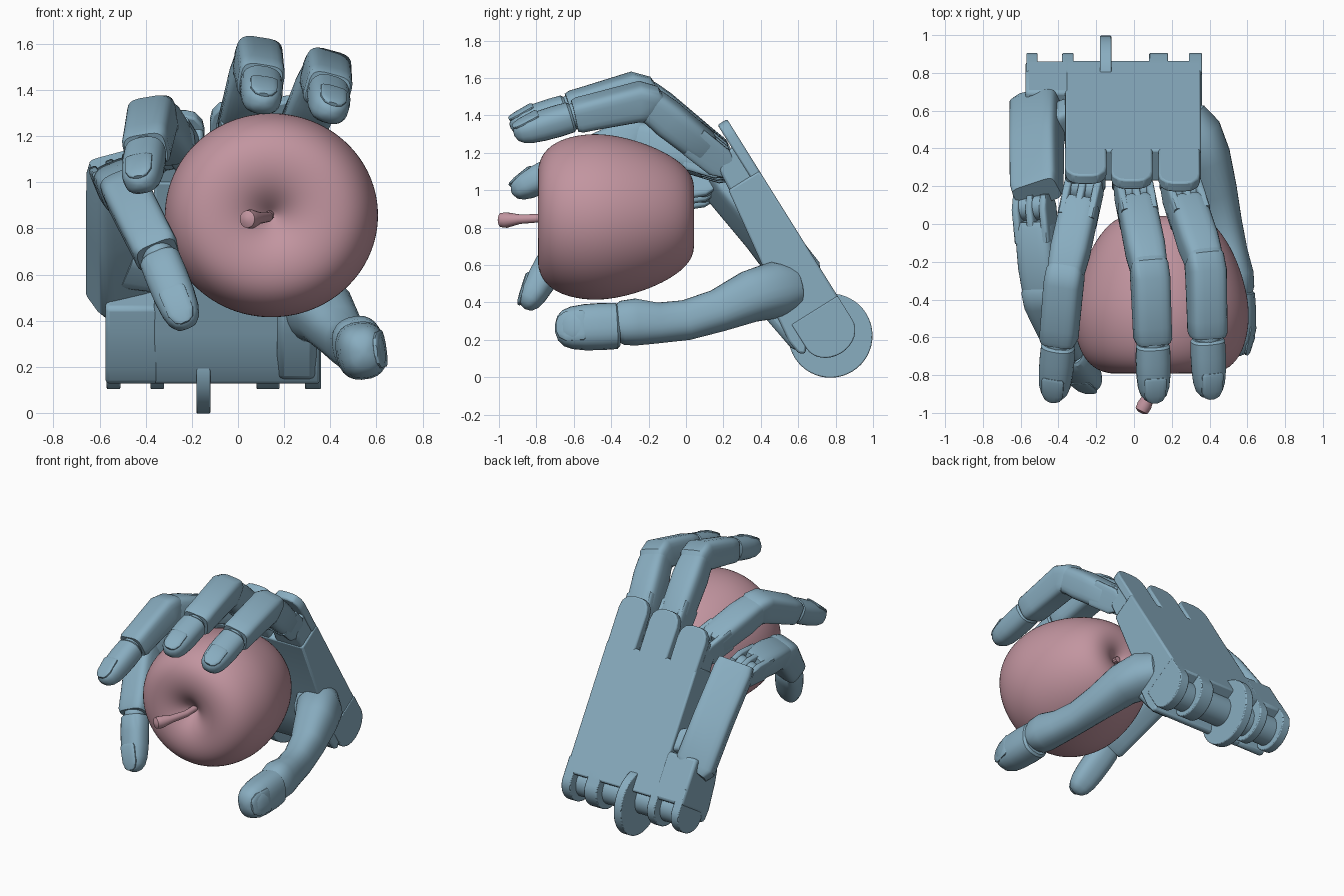
import bpy, bmesh, math
from mathutils import Vector as V

if "Cube" in bpy.data.objects:
    bpy.data.objects.remove(bpy.data.objects["Cube"])

def material(name, col):
    m = bpy.data.materials.new(name)
    m.diffuse_color = (*col, 1)
    m.use_nodes = True
    m.node_tree.nodes["Principled BSDF"].inputs["Base Color"].default_value = m.diffuse_color
    return m

BLUE = material("hand_blue", (0.25, 0.42, 0.53))
PINK = material("apple_pink", (0.54, 0.30, 0.35))

def finish(name, bm, mat=BLUE, bevel=0, angle=35, subsurf=0):
    bmesh.ops.recalc_face_normals(bm, faces=bm.faces)
    me = bpy.data.meshes.new(name)
    bm.to_mesh(me)
    bm.free()
    me.materials.append(mat)
    ob = bpy.data.objects.new(name, me)
    bpy.context.collection.objects.link(ob)
    if bevel:
        b = ob.modifiers.new("bevel", 'BEVEL')
        b.width, b.segments, b.limit_method = bevel, 2, 'ANGLE'
    if subsurf:
        ob.modifiers.new("smooth", 'SUBSURF').levels = subsurf
        ob.modifiers["smooth"].render_levels = subsurf
    bpy.ops.object.select_all(action='DESELECT')
    ob.select_set(True)
    bpy.context.view_layer.objects.active = ob
    bpy.ops.object.shade_smooth_by_angle(angle=math.radians(angle))
    return ob

def loft(name, stations, up, power=2.0, n=24, mat=BLUE):
    """Skin superellipse sections (point, half width, half height) along a path."""
    bm, rings = bmesh.new(), []
    pts = [V(s[0]) for s in stations]
    for i, (_, w, h) in enumerate(stations):
        a = (pts[i] - pts[i - 1]).normalized() if i else V()
        b = (pts[i + 1] - pts[i]).normalized() if i + 1 < len(pts) else V()
        t = (a + b).normalized()
        u = (V(up) - t * t.dot(V(up))).normalized()
        s = t.cross(u)
        miter = 1 / max(0.7, t.dot(b if i + 1 < len(pts) else a))
        ring = []
        for k in range(n):
            q = 2 * math.pi * (k + 0.5) / n
            c, d = math.cos(q), math.sin(q)
            ring.append(bm.verts.new(pts[i]
                + s * math.copysign(abs(c) ** (2 / power), c) * w
                + u * math.copysign(abs(d) ** (2 / power), d) * h * miter))
        rings.append(ring)
    for r0, r1 in zip(rings, rings[1:]):
        for k in range(n):
            bm.faces.new((r0[k], r0[(k + 1) % n], r1[(k + 1) % n], r1[k]))
    bm.faces.new(rings[0])
    bm.faces.new(rings[-1])
    return finish(name, bm, mat)

def prism(name, outline, push, bevel=0.012):
    bm = bmesh.new()
    f = bm.faces.new([bm.verts.new(p) for p in outline])
    g = bmesh.ops.extrude_face_region(bm, geom=[f])
    bmesh.ops.translate(bm, vec=push, verts=[v for v in g['geom'] if isinstance(v, bmesh.types.BMVert)])
    return finish(name, bm, bevel=bevel)

# Palm frame: v runs from wrist to knuckles, n points out of the back of the hand
AV, AN = V((0, -0.53, 0.848)), V((0, 0.848, 0.53))
def palm(x, v, n):
    return V((x, 0.75, 0.22)) + AV * v + AN * n

def slab(name, prof, x0, x1, bevel=0.015):
    return prism(name, [palm(x0, v, n) for v, n in prof], V((x1 - x0, 0, 0)), bevel)

def disc(name, x0, x1, r, v=0, n=0, bevel=0.006):
    pts = [(v + r * math.cos(a * math.pi / 24), n + r * math.sin(a * math.pi / 24)) for a in range(48)]
    return slab(name, pts, x0, x1, bevel)

# Palm body with its inner lip over the hinge, and the wide wrist corner
LIP = [(0.04, -0.09), (-0.02, -0.145), (0.0, -0.175), (0.08, -0.185)]
slab("palm_body", LIP + [(0.25, -0.165), (0.5, -0.09), (0.94, -0.03), (0.94, 0.165), (0.04, 0.165)],
     -0.365, 0.355, 0.012)
slab("palm_wrist_corner", LIP + [(0.25, -0.16), (0.36, -0.13), (0.36, 0.165), (0.04, 0.165)], -0.575, -0.34, 0.02)
slab("thumb_mount", [(0.02, -0.1), (0.02, -0.19), (0.28, -0.23), (0.42, -0.19), (0.5, -0.05)], 0.17, 0.34, 0.03)

# Wrist hinge
disc("wrist_core", -0.54, 0.33, 0.1, 0.02)
for i, (a, b) in enumerate([(-0.57, -0.51), (-0.38, -0.32), (0.08, 0.18), (0.29, 0.36)]):
    prof = [(0.12 * math.cos(q), 0.02 + 0.145 * math.sin(q)) for q in
            [math.pi * (0.5 + k / 16) for k in range(17)]]
    slab(f"wrist_ear_{i}", prof + [(0.15, -0.125), (0.15, 0.165)], a, b, 0.006)
disc("wrist_wheel", -0.18, -0.12, 0.225, -0.01, 0.02)

# Knuckle shields on the back of the palm, one per finger, with slots between
for nm, x, top in [("ring", -0.255, 1.19), ("middle", -0.012, 1.24), ("index", 0.24, 1.265)]:
    pts = [(-0.11, 0.9), (-0.11, top - 0.09), (-0.1, top - 0.045), (-0.07, top - 0.01), (-0.03, top),
           (0.03, top), (0.07, top - 0.01), (0.1, top - 0.045), (0.11, top - 0.09), (0.11, 0.9)]
    prism(nm + "_knuckle_shield", [palm(x + a, v, 0.105) for a, v in pts], AN * 0.06, 0.01)
    slab(nm + "_knuckle_block", [(0.9, -0.03), (1.06, -0.015), (1.09, 0.02), (1.13, 0.12), (0.9, 0.12)],
         x - 0.105, x + 0.105)

# Little finger metacarpal folded out from the palm edge
loft("little_metacarpal", [((-0.5, 0.65, 0.49), 0.11, 0.08), ((-0.51, 0.62, 0.52), 0.135, 0.10),
     ((-0.515, 0.42, 0.78), 0.13, 0.10), ((-0.515, 0.2, 1.03), 0.13, 0.09),
     ((-0.515, 0.16, 1.08), 0.12, 0.075)], (-0.4, 0.8, 0.5), 6)
loft("little_metacarpal_hinge", [((-0.3, 0.58, 0.61), 0.07, 0.09), ((-0.5, 0.5, 0.65), 0.09, 0.09)], AN, 5)

def ball(name, c, r):
    bm = bmesh.new()
    bmesh.ops.create_uvsphere(bm, u_segments=20, v_segments=12, radius=r)
    bmesh.ops.translate(bm, vec=V(c), verts=bm.verts)
    return finish(name, bm, angle=60)

def fingertip(name, a, b, up, k, kn):
    """Rounded last segment with a nail; k scales its girth."""
    at = lambda t: a.lerp(b, t)
    up = (up - (b - a).normalized() * up.dot((b - a).normalized())).normalized()
    prof = [(0.02, .08, .068), (0.06, .09, .079), (0.3, .092, .081), (0.55, .09, .078), (0.75, .083, .071),
            (0.88, .070, .058), (0.96, .048, .040), (1.0, .015, .012)]
    loft(name + "_tip", [(at(t), w * k, h * k) for t, w, h in prof], up, 2.5)
    nail = [(0.54, .05, .010), (0.58, .06, .014), (0.85, .058, .014), (0.95, .042, .012), (0.985, .02, .008)]
    loft(name + "_nail", [(at(t) + up * k * kn * (0.071 - 0.075 * max(0, t - 0.58)), w * k, h)
                          for t, w, h in nail], up, 2.6, 16)

def finger(name, *joints):
    K, P, D, T = map(V, joints)
    up = P - (K + T) / 2
    d0, d1 = (P - K).normalized(), (D - P).normalized()
    side = d0.cross(up).normalized()
    # Knuckle pin and lugs, then the bent shaft, then the tip
    loft(name + "_knuckle", [(K - side * 0.095, 0.07, 0.07), (K + side * 0.095, 0.07, 0.07)], up)
    for s in (-1, 0, 1):
        o = K + side * s * 0.078
        loft(f"{name}_lug_{s + 1}", [(o - d0 * 0.07, 0.02, 0.05), (o, 0.022, 0.085), (o + d0 * 0.18, 0.022, 0.088)],
             up, 5, 16)
    loft(name + "_proximal", [(K + d0 * 0.07, 0.085, 0.075), (K + d0 * 0.10, 0.102, 0.09),
         (P - d0 * 0.16, 0.104, 0.098), (P - d0 * 0.07, 0.098, 0.092), (P + d1 * 0.02, 0.09, 0.085)], up, 4)
    loft(name + "_middle", [(P - d0 * 0.06, 0.088, 0.085), (P - d0 * 0.035, 0.1, 0.097), (P + d1 * 0.03, 0.102, 0.099),
         (D - d1 * 0.1, 0.1, 0.088), (D - d1 * 0.03, 0.1, 0.086), (D - d1 * 0.005, 0.09, 0.077)], up, 4)
    ball(name + "_end_joint", D, 0.07)
    fingertip(name, D, T, up, 1.0, 1.0)

finger("index", (0.255, 0.17, 1.17), (0.38, -0.22, 1.48), (0.39, -0.60, 1.395), (0.40, -0.92, 1.30))
finger("middle", (0.0, 0.17, 1.19), (0.085, -0.26, 1.535), (0.10, -0.63, 1.435), (0.105, -0.94, 1.34))
finger("ring", (-0.265, 0.19, 1.13), (-0.37, -0.29, 1.285), (-0.40, -0.63, 1.135), (-0.425, -0.93, 0.985))
finger("little", (-0.53, 0.09, 1.02), (-0.483, -0.38, 0.955), (-0.345, -0.68, 0.68), (-0.22, -0.86, 0.37))

# Thumb
loft("thumb_shaft", [((0.24, 0.59, 0.48), .06, .06), ((0.27, 0.555, 0.475), .12, .12), ((0.32, 0.47, 0.465), .15, .145),
     ((0.38, 0.34, 0.43), .137, .132), ((0.435, 0.17, 0.355), .113, .11), ((0.475, 0.0, 0.305), .107, .095),
     ((0.50, -0.15, 0.29), .108, .10), ((0.52, -0.27, 0.295), .125, .112), ((0.53, -0.34, 0.29), .118, .105),
     ((0.53, -0.38, 0.285), .092, .09)], (1, 0, 0.2), 2.4)
fingertip("thumb", V((0.53, -0.35, 0.275)), V((0.545, -0.70, 0.26)), V((1, 0, 0.15)), 1.36, 0.95)

# Apple: lathed profile (radius, y) around the y axis
PROFILE = [(.012, -.03), (.04, 0), (.11, .045), (.22, .045), (.315, -.05), (.39, -.20), (.433, -.35), (.449, -.47),
           (.44, -.585), (.405, -.70), (.33, -.78), (.22, -.80), (.12, -.775), (.05, -.72), (.012, -.68)]
bm = bmesh.new()
rings = [[bm.verts.new((0.145 + 1.045 * r * math.cos(k * math.pi / 16), y, 0.857 + r * math.sin(k * math.pi / 16)))
          for k in range(32)] for r, y in PROFILE]
for r0, r1 in zip(rings, rings[1:]):
    for k in range(32):
        bm.faces.new((r0[k], r0[(k + 1) % 32], r1[(k + 1) % 32], r1[k]))
bm.faces.new(rings[0])
bm.faces.new(rings[-1])
finish("apple", bm, PINK, angle=80, subsurf=2)
loft("apple_stem", [((0.14, -0.64, 0.86), .02, .02), ((0.13, -0.78, 0.85), .022, .022), ((0.09, -0.89, 0.845), .026, .026),
     ((0.055, -0.96, 0.84), .04, .042), ((0.04, -0.99, 0.84), .036, .038), ((0.035, -1.0, 0.84), .015, .015)],
     (0, 0, 1), 2, 16, PINK)
loft("apple_calyx", [((0.145, -0.06, 0.857), .02, .02), ((0.145, 0.01, 0.857), .02, .02)], (0, 0, 1), 2, 10, PINK)
